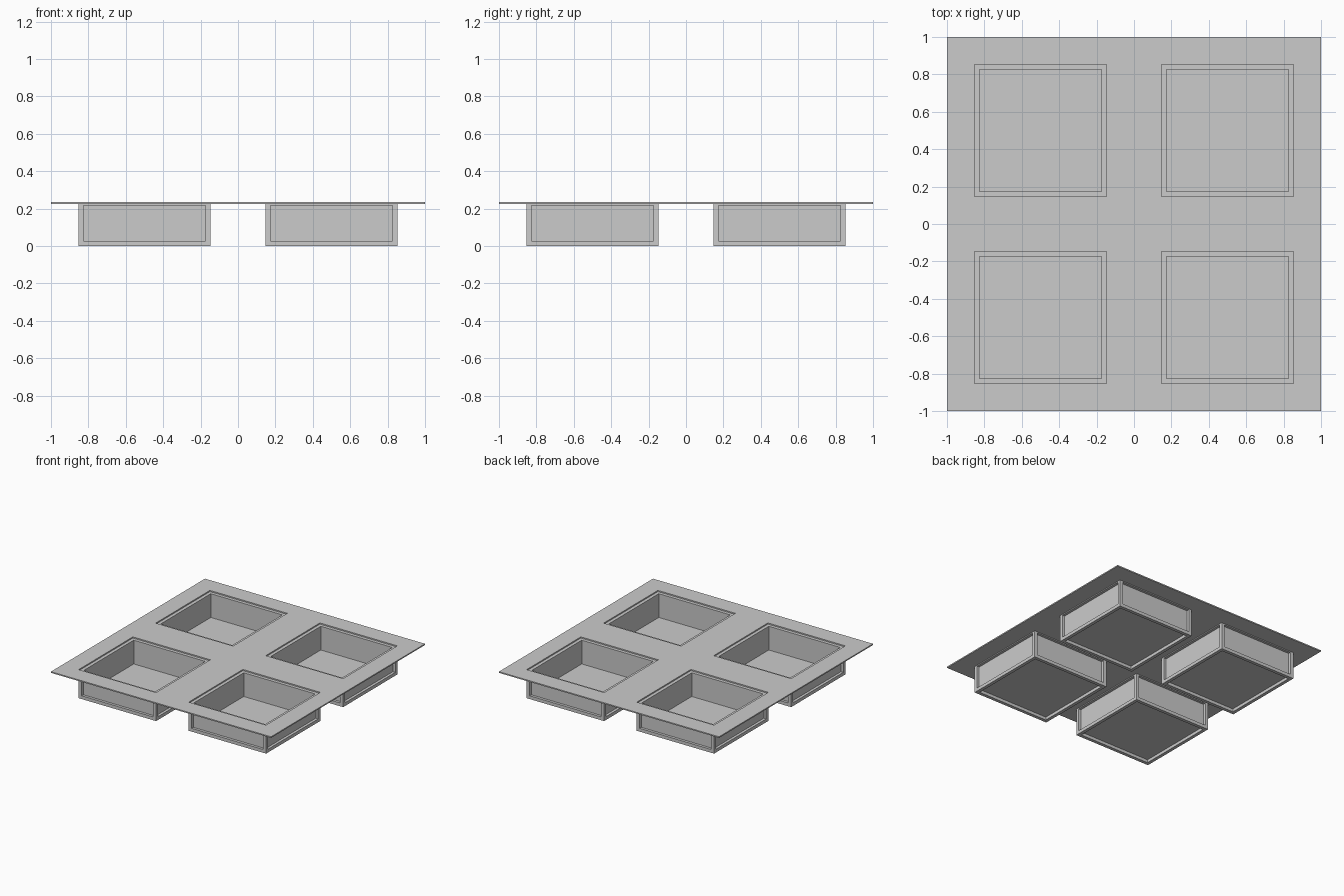
import bpy, bmesh

if "Cube" in bpy.data.objects:
    bpy.data.objects.remove(bpy.data.objects["Cube"])

HALF, BAR = 0.352, 0.027      # tub half width, frame bar width
TOP, PLATE = 0.225, 0.235     # frame top, plate top


def finish(bm, name, loc=(0, 0, 0)):
    me = bpy.data.meshes.new(name)
    bm.to_mesh(me)
    bm.free()
    ob = bpy.data.objects.new(name, me)
    ob.location = loc
    bpy.context.collection.objects.link(ob)
    return ob


# Thin square plate with four square openings
bm = bmesh.new()
c = [-1, -0.5 - HALF, -0.5 + HALF, 0.5 - HALF, 0.5 + HALF, 1]
v = [[bm.verts.new((x, y, PLATE)) for x in c] for y in c]
for j in range(5):
    for i in range(5):
        if not (i in (1, 3) and j in (1, 3)):
            bm.faces.new((v[j][i], v[j][i + 1], v[j + 1][i + 1], v[j + 1][i]))
plate = finish(bm, "top_plate")
solid = plate.modifiers.new("thickness", 'SOLIDIFY')
solid.thickness = PLATE - TOP
solid.offset = -1


# Square tub: outer frame bars, recessed side and bottom panels, open top
def make_tub(name, x, y):
    bm = bmesh.new()
    bmesh.ops.create_cube(bm, size=1)
    for p in bm.verts:
        p.co = (p.co.x * 2 * HALF, p.co.y * 2 * HALF, (p.co.z + 0.5) * TOP)
    bm.normal_update()
    panels = list(bm.faces)
    bmesh.ops.inset_individual(bm, faces=panels, thickness=BAR, use_even_offset=True)
    # narrow top rail on the side frames
    for p in bm.verts:
        if abs(p.co.z - (TOP - BAR)) < 1e-4:
            p.co.z = TOP - 0.008
    bm.normal_update()
    faces = bmesh.ops.extrude_discrete_faces(bm, faces=panels)["faces"]
    bm.normal_update()
    for f in faces:
        n = f.normal.copy()
        depth = 0.022
        if n.z > 0.5:
            depth = TOP - 0.03
        elif n.z < -0.5:
            depth = 0.025
        for p in f.verts:
            p.co -= n * depth
    bmesh.ops.recalc_face_normals(bm, faces=bm.faces)
    finish(bm, name, (x, y, 0))


for sy, row in ((-0.5, "front"), (0.5, "back")):
    for sx, side in ((-0.5, "left"), (0.5, "right")):
        make_tub(f"tub_{row}_{side}", sx, sy)
